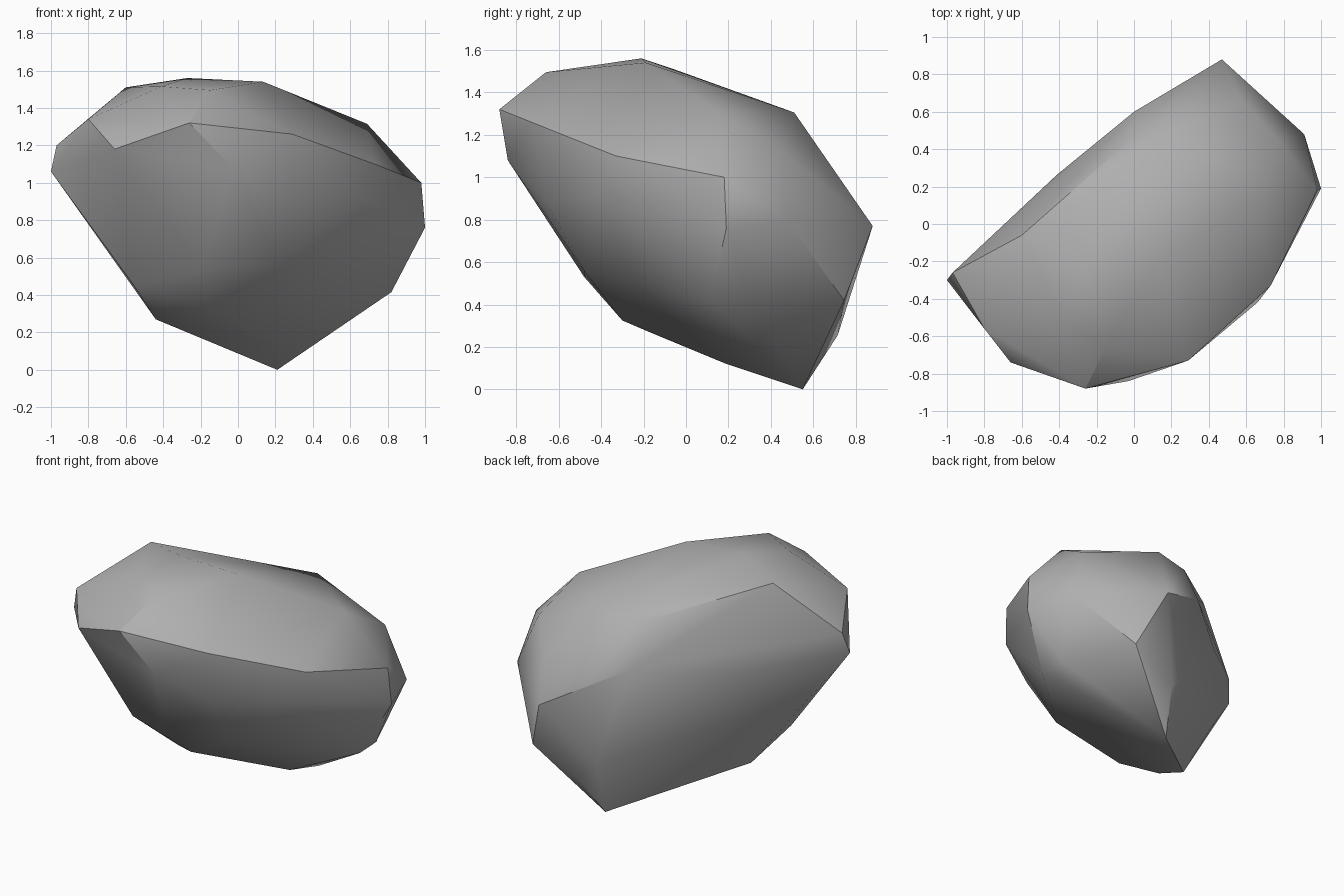
import bpy, bmesh, math
from mathutils.geometry import closest_point_on_tri

if "Cube" in bpy.data.objects:
    bpy.data.objects.remove(bpy.data.objects["Cube"])

# Corner points of the boulder, from the crown down to the foot
crown = [(-.27, -.21, 1.56), (.135, -.19, 1.54), (-.6, -.06, 1.51),
         (-.41, -.49, 1.515), (-.15, -.66, 1.495)]
shoulder = [(-.8, -.56, 1.34), (-.26, -.88, 1.32), (.29, -.73, 1.26),
            (.73, -.33, 1.10), (.69, .14, 1.315), (.77, .45, 1.13),
            (.57, .67, 1.0), (.23, .51, 1.305), (-.02, .45, 1.30)]
waist = [(-1, -.3, 1.06), (-.97, -.26, 1.2), (-.66, -.74, 1.18),
         (-.03, -.84, 1.08), (.29, -.66, .885), (.66, -.42, .915),
         (.98, .18, 1.0), (1, .19, .76), (.91, .48, .79), (.47, .88, .77),
         (0, .6, 1.02), (-.41, .265, .97), (-.72, -.11, .73)]
foot = [(-.56, -.31, .455), (-.2, -.48, .53), (.21, -.48, .56),
        (-.135, -.3, .325), (-.33, -.16, .265), (-.44, -.06, .27),
        (.25, .19, .12), (.82, .115, .415), (.81, .3, .415),
        (.61, .745, .42), (.3, .715, .255), (.18, .69, .38), (.21, .55, 0)]
points = crown + shoulder + waist + foot

# Boulder: convex skin over the corner points
bm = bmesh.new()
for p in points:
    bm.verts.new(p)
bmesh.ops.convex_hull(bm, input=bm.verts)
loose = [v for v in bm.verts if not v.link_faces]
dents = [v.co.copy() for v in loose]
bmesh.ops.delete(bm, geom=loose, context='VERTS')

# Shallow dents: push the nearest facet in to each corner left inside the skin
for co in dents:
    def gap(f):
        return (closest_point_on_tri(co, *[v.co for v in f.verts]) - co).length
    face = min(bm.faces, key=gap)
    if .004 < gap(face) < .12:
        bmesh.ops.poke(bm, faces=[face])["verts"][0].co = co
bmesh.ops.recalc_face_normals(bm, faces=bm.faces)

mesh = bpy.data.meshes.new("boulder")
bm.to_mesh(mesh)
bm.free()
boulder = bpy.data.objects.new("boulder", mesh)
bpy.context.collection.objects.link(boulder)

# Stone colour
stone = bpy.data.materials.new("stone_grey")
stone.diffuse_color = (.43, .43, .43, 1)
stone.use_nodes = True
stone.node_tree.nodes["Principled BSDF"].inputs["Base Color"].default_value = stone.diffuse_color
mesh.materials.append(stone)

# Soft facets, hard creases on the steep edges
bpy.context.view_layer.objects.active = boulder
boulder.select_set(True)
bpy.ops.object.shade_smooth_by_angle(angle=math.radians(30))
